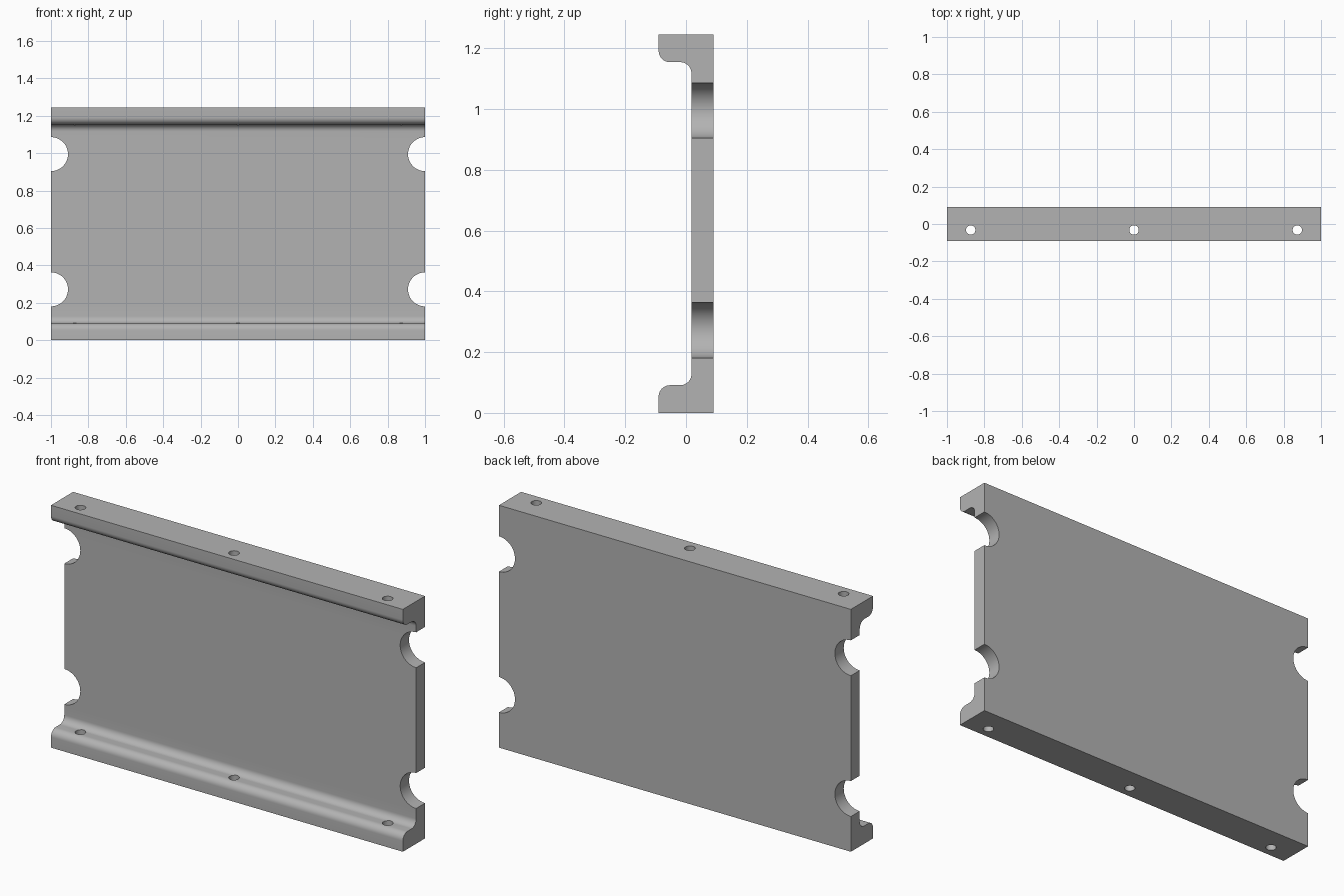
import bpy
import bmesh
import math

cube = bpy.data.objects.get("Cube")
if cube:
    bpy.data.objects.remove(cube, do_unlink=True)

HEIGHT = 1.245
BACK, FRONT, WEB = 0.09, -0.09, 0.018   # y of back face, lip front, panel front
LIP, R = 0.091, 0.037                   # lip thickness, fillet radius
STEPS = 10

grey = bpy.data.materials.new("plain grey")
grey.use_nodes = True
colour = (0.45, 0.45, 0.45, 1)
grey.diffuse_color = colour
grey.node_tree.nodes["Principled BSDF"].inputs["Base Color"].default_value = colour


def arc(cy, cz, start, end):
    angles = [math.radians(start + (end - start) * i / STEPS) for i in range(STEPS + 1)]
    return [(cy + R * math.cos(a), cz + R * math.sin(a)) for a in angles]


# Channel profile: lower lip with rounded nose and fillet, mirrored for the upper lip
lower = [(BACK, 0), (FRONT, 0)]
lower += arc(FRONT + R, LIP - R, 180, 90)
lower += arc(WEB - R, LIP + R, 270, 360)
profile = lower + [(y, HEIGHT - z) for y, z in reversed(lower)]

bm = bmesh.new()
face = bm.faces.new([bm.verts.new((-1, y, z)) for y, z in profile])
ends = bmesh.ops.extrude_face_region(bm, geom=[face])["geom"]
bmesh.ops.translate(bm, vec=(2, 0, 0),
                    verts=[v for v in ends if isinstance(v, bmesh.types.BMVert)])
bmesh.ops.recalc_face_normals(bm, faces=bm.faces)
mesh = bpy.data.meshes.new("channel_panel")
bm.to_mesh(mesh)
bm.free()
mesh.materials.append(grey)
panel = bpy.data.objects.new("channel_panel", mesh)
bpy.context.collection.objects.link(panel)


def cut(name, radius, depth, location, rotation=(0, 0, 0)):
    bpy.ops.mesh.primitive_cylinder_add(vertices=48, radius=radius, depth=depth,
                                        location=location, rotation=rotation)
    cutter = bpy.context.object
    cutter.name = name
    cutter.data.materials.append(grey)
    boolean = panel.modifiers.new(name, "BOOLEAN")
    boolean.operation = "DIFFERENCE"
    boolean.solver = "EXACT"
    boolean.object = cutter
    bpy.ops.object.select_all(action="DESELECT")
    panel.select_set(True)
    bpy.context.view_layer.objects.active = panel
    bpy.ops.object.modifier_apply(modifier=name)
    bpy.data.objects.remove(cutter, do_unlink=True)


# Half-round notches in the side edges
for x in (-1, 1):
    for z in (0.272, HEIGHT - 0.25):
        cut("edge_notch", 0.091, 0.5, (x, 0, z), (math.pi / 2, 0, 0))

# Screw holes through both lips
for x in (-0.873, 0, 0.873):
    cut("screw_hole", 0.025, 2 * HEIGHT, (x, -0.032, HEIGHT / 2))

bpy.ops.object.shade_smooth_by_angle(angle=math.radians(30))
